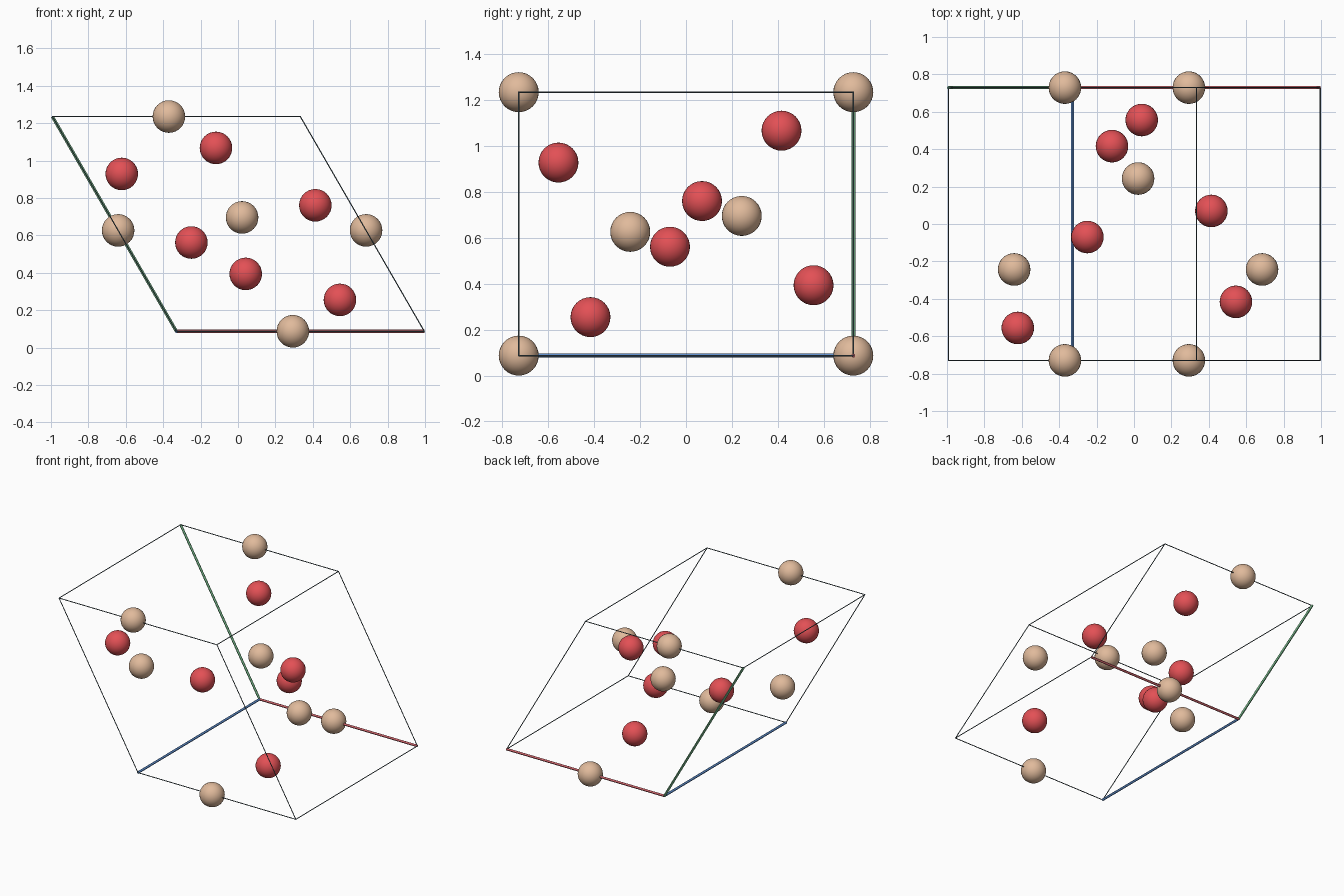
import bpy
from mathutils import Vector

if "Cube" in bpy.data.objects:
    bpy.data.objects.remove(bpy.data.objects["Cube"])

# Cell: origin corner and three edge vectors (hexagonal, 120 degrees between a and b)
L, C, R = 1.3255, 1.458, 0.087
A = Vector((L, 0, 0))
B = Vector((-L / 2, 0, L * 3 ** 0.5 / 2))
CV = Vector((0, -C, 0))
O = Vector((-0.3295, C / 2, 0.087))


def point(u, v, w):
    return O + A * u + B * v + CV * w


def material(name, srgb):
    m = bpy.data.materials.new(name)
    lin = [((c + 0.055) / 1.055) ** 2.4 for c in srgb]
    m.diffuse_color = (*lin, 1)
    m.use_nodes = True
    m.node_tree.nodes["Principled BSDF"].inputs["Base Color"].default_value = m.diffuse_color
    return m


TAN = material("tan", (0.88, 0.73, 0.61))
RED = material("red", (0.89, 0.315, 0.335))
AXIS_RED = material("axis red", (0.86, 0.42, 0.45))
AXIS_GREEN = material("axis green", (0.46, 0.72, 0.54))
AXIS_BLUE = material("axis blue", (0.38, 0.57, 0.82))
DARK = material("dark edge", (0.32, 0.40, 0.43))


def atom(name, frac, mat):
    bpy.ops.mesh.primitive_uv_sphere_add(segments=32, ring_count=16, radius=R, location=point(*frac))
    ob = bpy.context.object
    ob.name = name
    ob.data.materials.append(mat)
    bpy.ops.object.shade_smooth()


def rod(name, start, end, radius, mat):
    d = end - start
    bpy.ops.mesh.primitive_cylinder_add(vertices=12, radius=radius, depth=d.length,
                                        location=(start + end) / 2,
                                        rotation=d.to_track_quat('Z', 'Y').to_euler())
    ob = bpy.context.object
    ob.name = name
    ob.data.materials.append(mat)
    bpy.ops.object.shade_smooth_by_angle()


# Coloured axes from the origin corner, dark rods for the other nine edges
axis_mats = (AXIS_RED, AXIS_GREEN, AXIS_BLUE)
axis_names = ("red_axis", "green_axis", "blue_axis")
for k in range(3):
    for i in (0, 1):
        for j in (0, 1):
            s = [i, j]
            s.insert(k, 0)
            e = list(s)
            e[k] = 1
            if i == j == 0:
                rod(axis_names[k], point(*s), point(*e), 0.0085, axis_mats[k])
            else:
                rod("cell_edge", point(*s), point(*e), 0.003, DARK)

# Tan atoms, with repeats on the cell boundary
t = 0.4698
for v in (0, 1):
    for w in (0, 1):
        atom("tan_edge_atom", (t, v, w), TAN)
for u in (0, 1):
    atom("tan_face_atom", (u, t, 2 / 3), TAN)
atom("tan_inner_atom", (1 - t, 1 - t, 1 / 3), TAN)

# Red atoms, generated from one site by the threefold screw and twofold symmetry
x, y, z = 0.4133, 0.2672, 0.1188
for f in ((x, y, z), (-y, x - y, z + 2 / 3), (y - x, -x, z + 1 / 3),
          (y, x, 2 / 3 - z), (x - y, -y, -z), (-x, y - x, 1 / 3 - z)):
    atom("red_atom", [c % 1 for c in f], RED)
